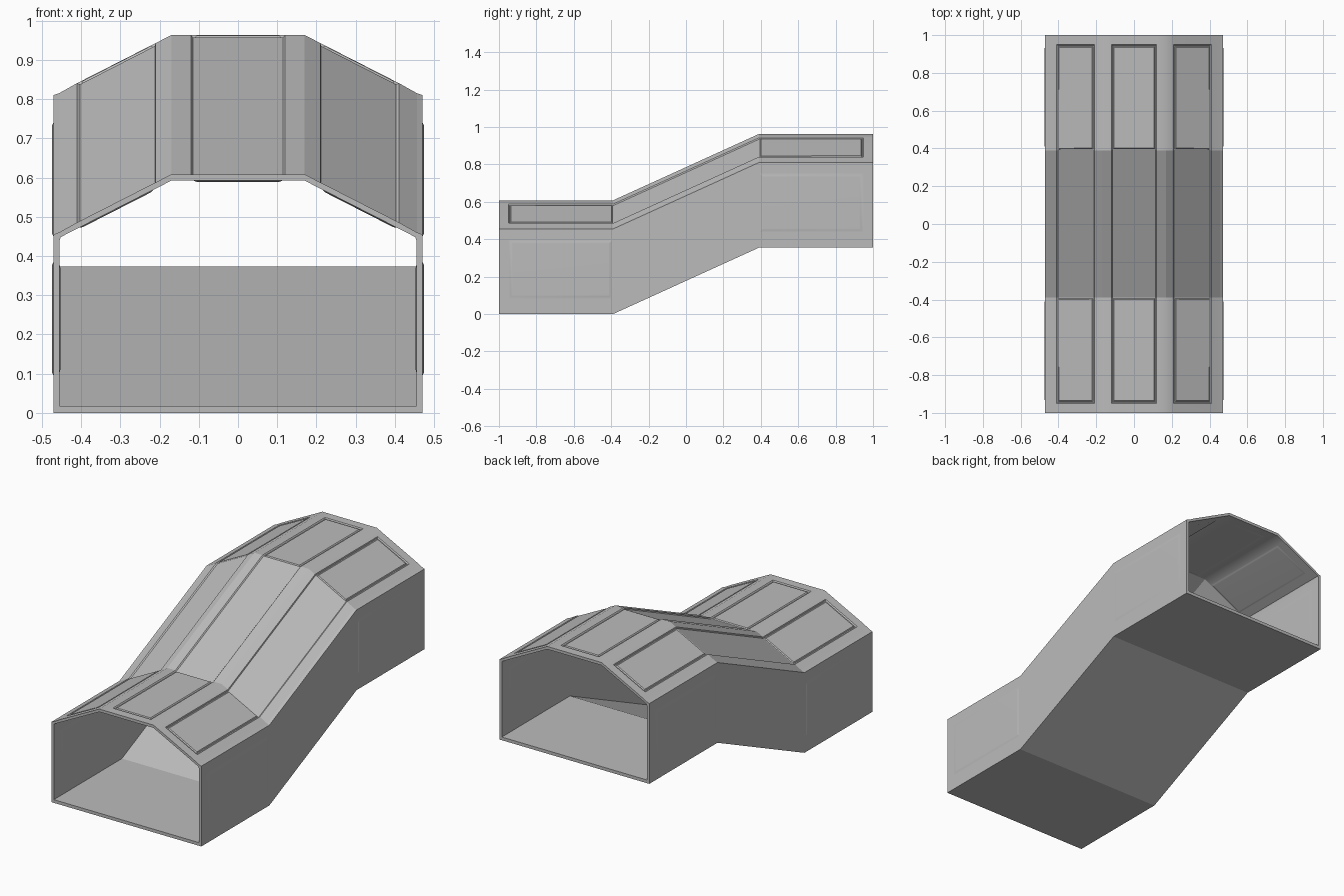
import bpy
import bmesh
import math

if "Cube" in bpy.data.objects:
    bpy.data.objects.remove(bpy.data.objects["Cube"], do_unlink=True)

RISE, KNEE = 0.355, 0.39
STATIONS = [-1, -0.95, -KNEE, KNEE, 0.95, 1]

grey = bpy.data.materials.new("plain grey")
grey.use_nodes = True
colour = (0.5, 0.5, 0.5, 1)
grey.diffuse_color = colour
grey.node_tree.nodes["Principled BSDF"].inputs["Base Color"].default_value = colour


def lift(y):
    """Height of the ramp at y: level, sloping, level."""
    return RISE * min(max((y + KNEE) / (2 * KNEE), 0), 1)


def roof(x, ridge, slope=0.51):
    return x, ridge - slope * max(x - 0.17, 0)


def section(wall, floor, eave, ridge, lip):
    """Closed cross-section, mirrored from its +x half."""
    half = [(0.17, floor), (wall, floor), (wall, floor + 0.08 if floor == 0 else 0.08),
            (wall, 0.4), (wall, eave), lip]
    half += [roof(x, ridge) for x in (0.41, 0.21, 0.17, 0.12)]
    return half + [(-x, z) for x, z in reversed(half)]


outer = section(0.47, 0, 0.455, 0.608, (0.456, 0.46))
inner = section(0.455, 0.018, 0.438, 0.592, roof(0.452, 0.592))
COUNT = len(outer)
# Section segments that carry panels
WALLS = [2, COUNT - 4]
STRIPS = [6, 9, COUNT - 8]

bm = bmesh.new()


def skin(profile):
    """Sweep a section along the ramp; return its vertex rings and face rows."""
    rings = [[bm.verts.new((x, y, z + lift(y))) for x, z in profile] for y in STATIONS]
    rows = []
    for a, b in zip(rings, rings[1:]):
        rows.append([bm.faces.new((a[i], a[(i + 1) % COUNT], b[(i + 1) % COUNT], b[i]))
                     for i in range(COUNT)])
    return rings, rows


# Hollow shell with open ends
out_rings, out_rows = skin(outer)
in_rings, in_rows = skin(inner)
for end in (0, -1):
    a, b = out_rings[end], in_rings[end]
    for i in range(COUNT):
        j = (i + 1) % COUNT
        bm.faces.new((a[i], a[j], b[j], b[i]))
bmesh.ops.recalc_face_normals(bm, faces=bm.faces[:])


def raised_panel(face, margin, bevel, height):
    bmesh.ops.inset_individual(bm, faces=[face], thickness=margin, depth=0)
    bmesh.ops.inset_individual(bm, faces=[face], thickness=bevel, depth=height)


# Sunken roof strips, each with a raised panel on both level ends
for i in STRIPS:
    strip = [out_rows[r][i] for r in (1, 2, 3)]
    bmesh.ops.inset_region(bm, faces=strip, thickness=0.005, depth=-0.006,
                           use_even_offset=True, use_boundary=True)
    for face in (strip[0], strip[2]):
        raised_panel(face, 0.007, 0.007, 0.005)

# Shallow wall panels outside, and matching panels inside
for r in (1, 3):
    for i in WALLS:
        raised_panel(out_rows[r][i], 0.02, 0.012, 0.004)
        raised_panel(in_rows[r][i], 0.03, 0.012, 0.002)
    for i in STRIPS:
        raised_panel(in_rows[r][i], 0.01, 0.01, 0.003)

# Smooth across the ridges, crisp at the knees and corners
for face in bm.faces:
    face.smooth = True
for edge in bm.edges:
    at_knee = all(abs(abs(v.co.y) - KNEE) < 0.02 for v in edge.verts)
    edge.smooth = not at_knee and edge.calc_face_angle(0) < math.radians(28)

mesh = bpy.data.meshes.new("covered_ramp")
bm.to_mesh(mesh)
bm.free()
mesh.materials.append(grey)
ramp = bpy.data.objects.new("covered_ramp", mesh)
bpy.context.collection.objects.link(ramp)

# Keep the broad faces flat in shading
weighted = ramp.modifiers.new("flat_broad_faces", 'WEIGHTED_NORMAL')
weighted.keep_sharp = True
